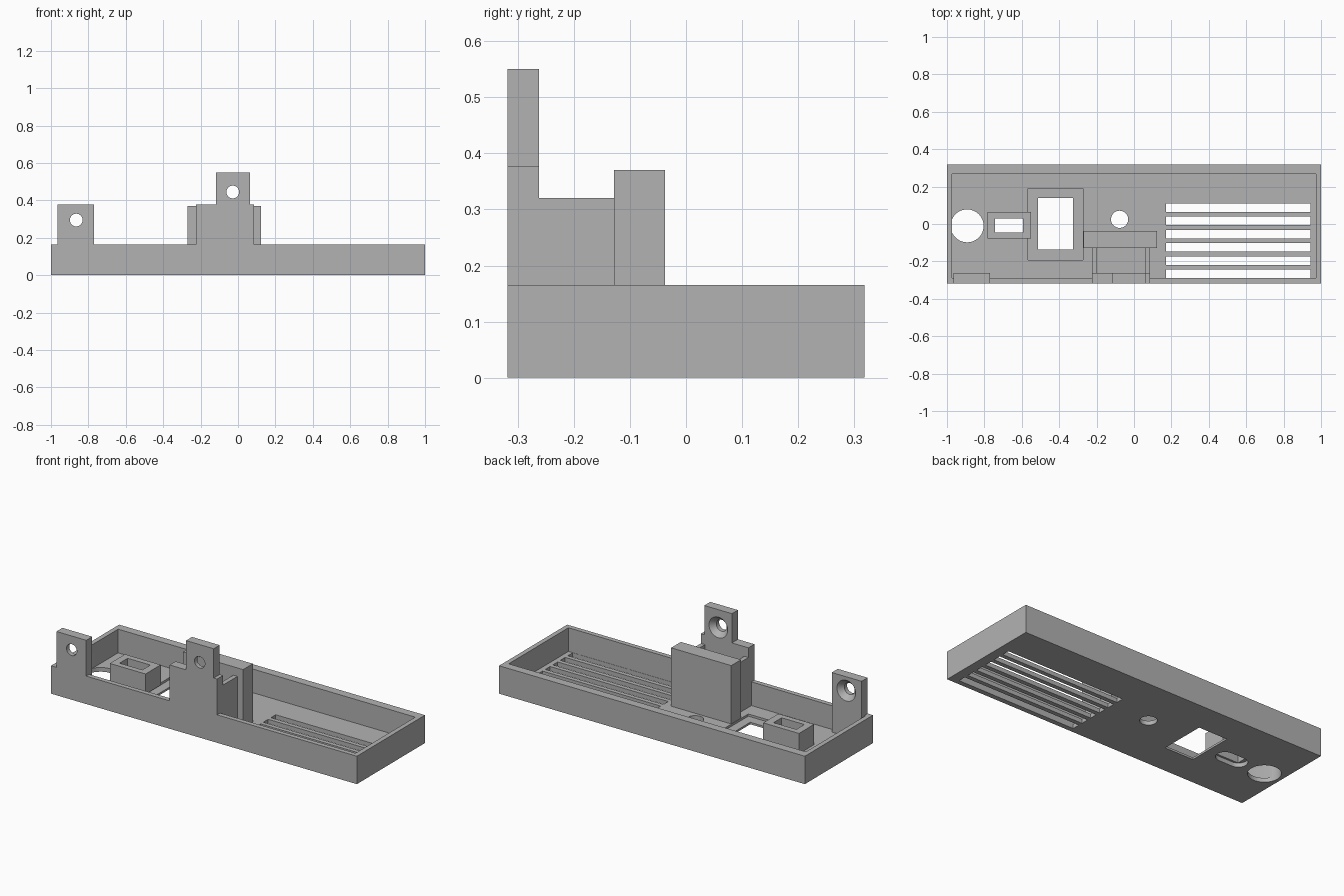
import bpy, bmesh, math
from mathutils import Matrix, Vector

if "Cube" in bpy.data.objects:
    bpy.data.objects.remove(bpy.data.objects["Cube"])

grey = bpy.data.materials.new("plain grey")
grey.use_nodes = True
GREY = (0.448, 0.448, 0.448, 1)
grey.diffuse_color = GREY
grey.node_tree.nodes["Principled BSDF"].inputs["Base Color"].default_value = GREY

FRONT, BACK = -0.318, 0.318
INNER_FRONT = -0.29
RIM, FLOOR = 0.165, 0.025
TAB_BACK = -0.262


def box(bm, x0, x1, y0, y1, z0, z1):
    size = Matrix.Diagonal((x1 - x0, y1 - y0, z1 - z0, 1))
    mid = Matrix.Translation(((x0 + x1) / 2, (y0 + y1) / 2, (z0 + z1) / 2))
    bmesh.ops.create_cube(bm, size=1, matrix=mid @ size)


def cylinder(bm, x, y, radius, z0, z1):
    bmesh.ops.create_cone(bm, cap_ends=True, segments=48, radius1=radius, radius2=radius,
                          depth=z1 - z0, matrix=Matrix.Translation((x, y, (z0 + z1) / 2)))


def prism(bm, points, direction):
    face = bm.faces.new([bm.verts.new(p) for p in points])
    out = bmesh.ops.extrude_face_region(bm, geom=[face])
    verts = [g for g in out["geom"] if isinstance(g, bmesh.types.BMVert)]
    bmesh.ops.translate(bm, verts=verts, vec=Vector(direction))


def finish(bm, name):
    bmesh.ops.recalc_face_normals(bm, faces=bm.faces)
    mesh = bpy.data.meshes.new(name)
    bm.to_mesh(mesh)
    bm.free()
    mesh.materials.append(grey)
    obj = bpy.data.objects.new(name, mesh)
    bpy.context.collection.objects.link(obj)
    return obj


def cut(obj, bm):
    # Subtract a helper shape, apply the result and drop the helper
    tool = finish(bm, "cutter")
    tool.hide_render = True
    mod = obj.modifiers.new("cut", "BOOLEAN")
    mod.operation = "DIFFERENCE"
    mod.solver = "EXACT"
    mod.object = tool
    bpy.context.view_layer.objects.active = obj
    bpy.ops.object.modifier_apply(modifier=mod.name)
    bpy.data.objects.remove(tool)


def smooth(obj):
    bpy.ops.object.select_all(action="DESELECT")
    obj.select_set(True)
    bpy.context.view_layer.objects.active = obj
    bpy.ops.object.shade_smooth_by_angle(angle=math.radians(30))


def box_part(name, *bounds):
    bm = bmesh.new()
    box(bm, *bounds)
    return finish(bm, name)


def slab(name, x0, x1, top):
    # Upright flush with the front face, stepping in behind the front wall
    bm = bmesh.new()
    profile = [(FRONT, RIM), (FRONT, top), (TAB_BACK, top), (TAB_BACK, FLOOR),
               (INNER_FRONT, FLOOR), (INNER_FRONT, RIM)]
    prism(bm, [(x0, y, z) for y, z in profile], (x1 - x0, 0, 0))
    return finish(bm, name)


def screw_hole(obj, x, z):
    # Through hole with a countersink on the rear face
    rot = Matrix.Rotation(math.radians(-90), 4, "X")
    for r1, r2, y0, y1 in ((0.034, 0.034, FRONT - 0.05, TAB_BACK + 0.05),
                           (0.034, 0.062, TAB_BACK - 0.03, TAB_BACK + 0.001)):
        bm = bmesh.new()
        bmesh.ops.create_cone(bm, cap_ends=True, segments=48, radius1=r1, radius2=r2, depth=y1 - y0,
                              matrix=Matrix.Translation((x, (y0 + y1) / 2, z)) @ rot)
        cut(obj, bm)
    smooth(obj)


# Open tray
tray = box_part("tray", -1, 1, FRONT, BACK, 0, RIM)
bm = bmesh.new()
box(bm, -0.972, 0.972, INNER_FRONT, 0.268, FLOOR, 0.3)
cut(tray, bm)

# Recess around the window
bm = bmesh.new()
box(bm, -0.567, -0.272, -0.193, 0.19, 0.012, 0.1)
cut(tray, bm)

# Vent slots, window, round holes and the rounded port opening
bm = bmesh.new()
for i in range(6):
    y = 0.087 - i * 0.0706
    box(bm, 0.17, 0.943, y - 0.0225, y + 0.0225, -0.1, 0.1)
box(bm, -0.513, -0.325, -0.136, 0.139, -0.1, 0.1)
cylinder(bm, -0.892, -0.01, 0.088, -0.1, 0.1)
cylinder(bm, -0.077, 0.025, 0.046, -0.1, 0.1)
stadium = []
for i in range(34):
    side = 1 if i < 17 else -1
    a = math.pi * (i % 17) / 16 - side * math.pi / 2
    a = a if side > 0 else math.pi / 2 + math.pi * (i % 17) / 16
    stadium.append((-0.668 + side * 0.045 + 0.05 * math.cos(a), -0.007 + 0.05 * math.sin(a), -0.1))
prism(bm, stadium, (0, 0, 0.2))
cut(tray, bm)
smooth(tray)

# Hollow port housing
port = box_part("port_housing", -0.784, -0.55, -0.078, 0.064, FLOOR, 0.145)
bm = bmesh.new()
box(bm, -0.743, -0.594, -0.045, 0.03, -0.1, 0.3)
cut(port, bm)

# Side mounting tab
side_tab = slab("side_mounting_tab", -0.965, -0.77, 0.377)
screw_hole(side_tab, -0.865, 0.295)

# Central tower: front slab, upper tab, two cheeks and rear plate
slab("tower_front", -0.225, 0.086, 0.377)
upper_tab = box_part("upper_mounting_tab", -0.117, 0.064, FRONT, TAB_BACK, 0.377, 0.55)
screw_hole(upper_tab, -0.028, 0.445)
for name, x0, x1 in (("right_cheek", -0.225, -0.198), ("left_cheek", 0.059, 0.086)):
    box_part(name, x0, x1, TAB_BACK, -0.128, FLOOR, 0.32)
box_part("tower_rear_plate", -0.27, 0.123, -0.128, -0.037, FLOOR, 0.37)
